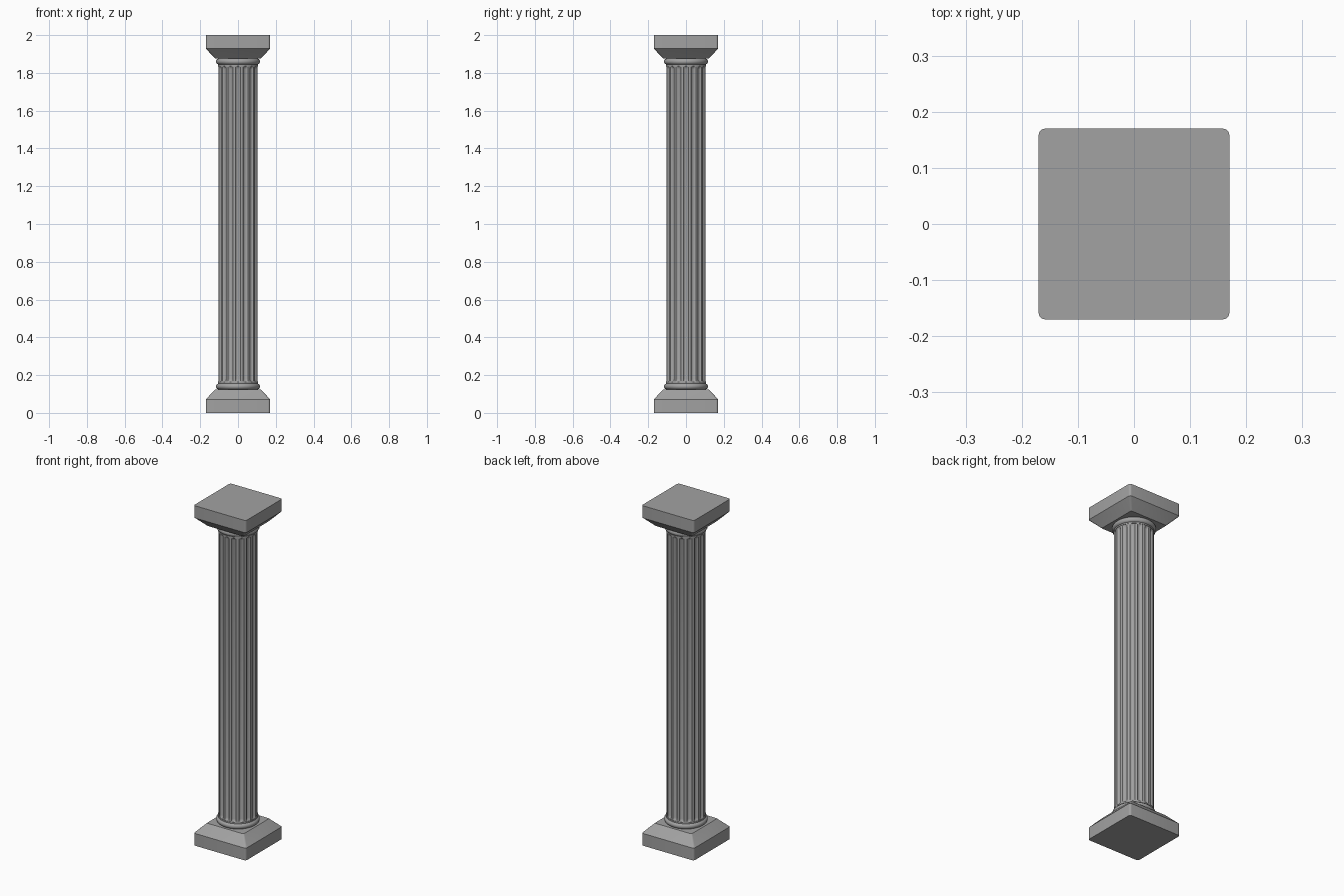
import bpy, bmesh
from math import sin, cos, pi, radians

cube = bpy.data.objects.get("Cube")
if cube:
    bpy.data.objects.remove(cube, do_unlink=True)

stone = bpy.data.materials.new("grey stone")
stone.use_nodes = True
GREY = (0.36, 0.36, 0.36, 1)
stone.diffuse_color = GREY
stone.node_tree.nodes["Principled BSDF"].inputs["Base Color"].default_value = GREY

HEIGHT = 2.0
FLUTES = 16


def loft(name, sections, angle):
    """Skin a stack of equal-length point loops and cap both ends."""
    bm = bmesh.new()
    rings = [[bm.verts.new(p) for p in s] for s in sections]
    n = len(rings[0])
    for a, b in zip(rings, rings[1:]):
        for i in range(n):
            j = (i + 1) % n
            bm.faces.new((a[i], a[j], b[j], b[i]))
    bm.faces.new(rings[0])
    bm.faces.new(rings[-1])
    bmesh.ops.recalc_face_normals(bm, faces=bm.faces[:])
    mesh = bpy.data.meshes.new(name)
    bm.to_mesh(mesh)
    bm.free()
    mesh.materials.append(stone)
    obj = bpy.data.objects.new(name, mesh)
    bpy.context.collection.objects.link(obj)
    bpy.ops.object.select_all(action="DESELECT")
    obj.select_set(True)
    bpy.context.view_layer.objects.active = obj
    bpy.ops.object.shade_smooth_by_angle(angle=radians(angle))
    return obj


def rounded_square(half, r, z, steps=5):
    pts = []
    for q, (sx, sy) in enumerate(((1, 1), (-1, 1), (-1, -1), (1, -1))):
        for k in range(steps + 1):
            a = (q + k / steps) * pi / 2
            pts.append((sx * (half - r) + r * cos(a),
                        sy * (half - r) + r * sin(a), z))
    return pts


def circle(r, z, n=64):
    return [(r * cos(2 * pi * i / n), r * sin(2 * pi * i / n), z) for i in range(n)]


def fluted(r, depth, z, steps=6):
    """Circle with rounded grooves separated by flat ridges."""
    pts = []
    half = radians(7.2)
    for f in range(FLUTES):
        for k in range(steps + 1):
            t = 2 * k / steps - 1
            a = 2 * pi * f / FLUTES + half * t
            rr = r - depth * (1 - t * t) ** 0.5
            pts.append((rr * cos(a), rr * sin(a), z))
    return pts


def flip(sections):
    return [[(x, y, HEIGHT - z) for x, y, z in s] for s in sections]


# Square block with a sloped shoulder, used at both ends
block = [rounded_square(0.17, 0.012, 0), rounded_square(0.17, 0.012, 0.072),
         rounded_square(0.12, 0.009, 0.125)]
loft("base_block", block, 30)
loft("capital_block", flip(block), 30)

# Round moulding with a thin collar
moulding = [circle(0.1, 0.12)]
for k in range(11):
    a = -pi / 2 + pi * k / 10
    moulding.append(circle(0.1 + 0.016 * cos(a), 0.14 + 0.016 * sin(a)))
moulding += [circle(0.107, 0.156), circle(0.107, 0.164)]
loft("base_moulding", moulding, 40)
loft("capital_moulding", flip(moulding), 40)

# Fluted shaft with grooves that fade out at each end
levels = [(0.15, 0.0), (0.164, 0.0), (0.17, 0.006), (0.18, 0.01)]
stations = levels + [(HEIGHT - z, d) for z, d in reversed(levels)]
loft("shaft", [fluted(0.105, d, z) for z, d in stations], 35)
